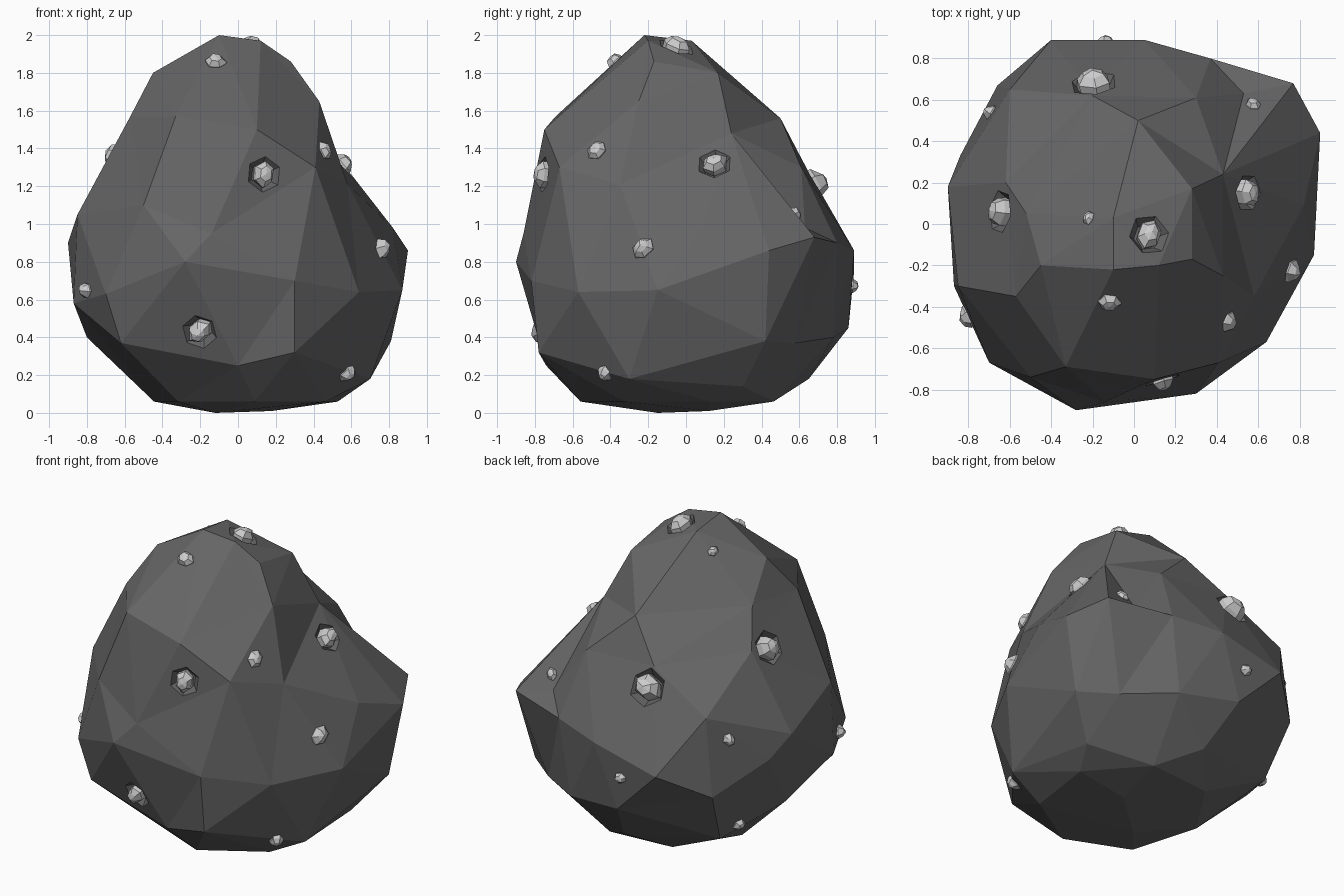
import bpy, bmesh, math, random
from mathutils import Vector, Matrix
from mathutils.bvhtree import BVHTree

if "Cube" in bpy.data.objects:
    bpy.data.objects.remove(bpy.data.objects["Cube"])

random.seed(4)
C = Vector((0, 0, 0.9))


def material(name, v):
    m = bpy.data.materials.new(name)
    m.diffuse_color = (v, v, v, 1)
    m.use_nodes = True
    m.node_tree.nodes["Principled BSDF"].inputs["Base Color"].default_value = m.diffuse_color
    return m


def make_object(bm, name, mat=None):
    me = bpy.data.meshes.new(name)
    bm.to_mesh(me)
    bm.free()
    ob = bpy.data.objects.new(name, me)
    bpy.context.collection.objects.link(ob)
    if mat:
        me.materials.append(mat)
    return ob


# Boulder corners, crown to base
corners = [
    (-.1, -.22, 2), (-.1, .03, 1.97), (.12, -.2, 1.97), (.28, -.17, 1.86), (.28, .17, 1.8),
    (-.45, -.2, 1.8), (.02, .5, 1.56), (-.2, .62, 1.33), (-.6, .65, 1.1), (-.52, .05, 1.6),
    (-.33, -.69, 1.57), (.1, -.75, 1.5), (-.57, -.35, 1.57), (.43, -.25, 1.65),
    (.43, .24, 1.48), (.41, -.67, 1.3), (.3, .61, 1.3), (-.62, .2, 1.38),
    (-.85, -.3, 1.05), (-.9, .18, .9), (-.84, .33, .77), (-.5, -.74, 1.1), (-.14, -.86, .95),
    (.3, -.82, .7), (.58, -.35, 1.21), (.82, .09, .98), (.87, -.15, .65), (.9, .44, .86),
    (.77, .68, .93), (.53, .63, .98), (.37, .8, .9), (.05, .89, .86), (-.4, .89, .75),
    (-.66, .67, .6), (-.7, -.67, .63), (-.28, -.9, .8), (.64, -.57, .64), (.81, .42, .38),
    (.3, .78, .4), (-.1, .86, .45), (-.87, -.3, .58), (-.62, -.65, .37), (.3, -.78, .32),
    (.7, -.3, .18), (-.8, .1, .4), (-.6, .5, .25), (0, -.74, .25), (.6, .58, .37), (0, .65, .18),
]
points = [Vector(p) for p in corners]
# Rounded underside
for i in range(7):
    a = math.tau * i / 7 + 0.3
    points.append(Vector((.05 + .5 * math.cos(a), -.03 + .53 * math.sin(a), .06)))
points += [Vector((-.12, -.15, 0)), Vector((.18, .12, 0.01)), Vector((.62, .3, .14))]

# Facets come from wrapping the corner directions, so hollows between corners survive
bm = bmesh.new()
tag = bm.verts.layers.int.new("corner")
for i, p in enumerate(points):
    v = bm.verts.new((p - C).normalized())
    v[tag] = i
bmesh.ops.convex_hull(bm, input=bm.verts[:])
for v in bm.verts:
    v.co = points[v[tag]]
bmesh.ops.recalc_face_normals(bm, faces=bm.faces[:])
tree = BVHTree.FromBMesh(bm)
boulder = make_object(bm, "boulder", material("dark_stone", 0.13))

# Nuggets: approximate position and radius
nuggets = [
    (-.12, -.38, 1.87, .06), (.14, -.77, 1.27, .075), (.47, -.49, 1.41, .06),
    (.73, -.22, .87, .07), (-.82, -.46, .64, .06), (-.22, -.83, .39, .075),
    (.57, -.42, .22, .055), (.07, -.05, 1.9, .08), (.58, .16, 1.34, .075),
    (-.65, .06, 1.36, .085), (-.2, .7, 1.22, .095), (-.22, .03, 1.88, .04),
    (.57, .57, 1.05, .045), (-.67, .52, .94, .05), (-.14, .89, .67, .045),
    (-.71, .42, .28, .045),
]
ore = material("pale_ore", 0.55)
pockets = bmesh.new()
for n, (x, y, z, r) in enumerate(nuggets):
    d = (Vector((x, y, z)) - C).normalized()
    hit, normal, _, _ = tree.ray_cast(C + d * 3, -d)
    rot = normal.to_track_quat('Z', 'Y').to_matrix().to_4x4()
    spin = Matrix.Rotation(random.uniform(0, 6), 4, 'Z')
    place = Matrix.Translation(hit - normal * r * .15) @ rot @ spin
    # Domed nugget
    g = bmesh.new()
    bmesh.ops.create_uvsphere(g, u_segments=6, v_segments=5, radius=r)
    for v in g.verts:
        v.co *= random.uniform(.88, 1.05)
    stretch = Matrix.Diagonal((random.uniform(.75, .9), 1, .9, 1))
    bmesh.ops.transform(g, matrix=place @ stretch, verts=g.verts[:])
    make_object(g, "ore_nugget_%02d" % (n + 1), ore)
    # Hexagonal pocket around the larger ones
    if r >= .075:
        bmesh.ops.create_cone(pockets, cap_ends=True, segments=6, radius1=r * .8,
                              radius2=r * 1.5, depth=r * .9, matrix=place)

# Carve the pockets
cutter = make_object(pockets, "pocket_cutter")
cutter.hide_render = True
cut = boulder.modifiers.new("pockets", 'BOOLEAN')
cut.operation = 'DIFFERENCE'
cut.solver = 'EXACT'
cut.object = cutter
bpy.context.view_layer.objects.active = boulder
bpy.ops.object.modifier_apply(modifier=cut.name)
bpy.data.objects.remove(cutter)
